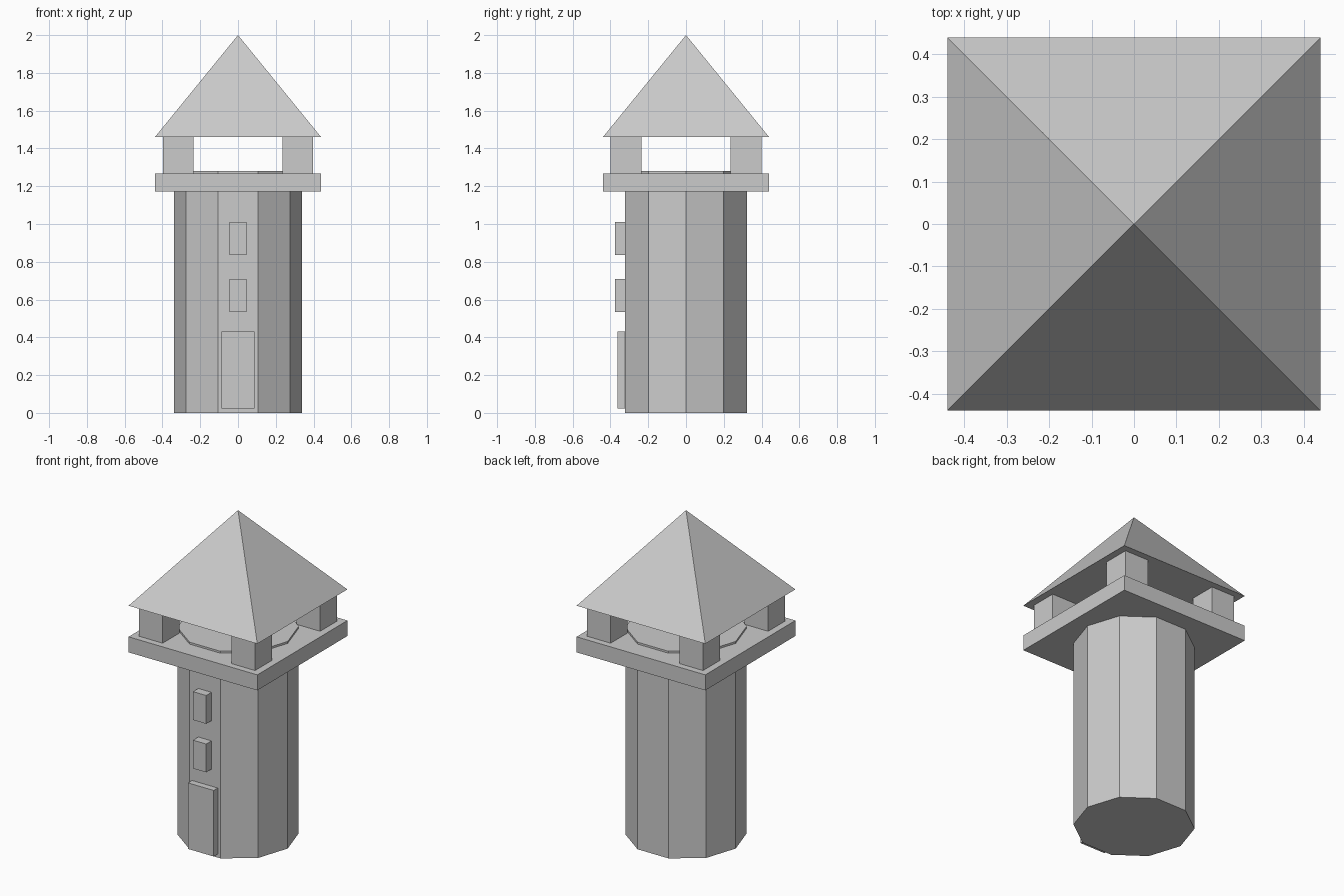
import bpy
import math

if "Cube" in bpy.data.objects:
    bpy.data.objects.remove(bpy.data.objects["Cube"])

grey = bpy.data.materials.new("plain grey")
grey.diffuse_color = (0.6, 0.6, 0.6, 1)
grey.use_nodes = True
grey.node_tree.nodes["Principled BSDF"].inputs["Base Color"].default_value = grey.diffuse_color


def finish(name):
    ob = bpy.context.object
    ob.name = name
    ob.data.materials.append(grey)
    return ob


def box(name, x, y, z):
    """Box from (low, high) ranges on each axis."""
    centre = [(a + b) / 2 for a, b in (x, y, z)]
    bpy.ops.mesh.primitive_cube_add(size=1, location=centre)
    ob = finish(name)
    ob.scale = [b - a for a, b in (x, y, z)]
    bpy.ops.object.transform_apply(location=False, rotation=False, scale=True)
    return ob


# Ten-sided tower, with a corner pointing along +x
bpy.ops.mesh.primitive_cylinder_add(vertices=10, radius=0.34, depth=1.28,
                                    location=(0, 0, 0.64),
                                    rotation=(0, 0, math.pi / 2))
finish("tower")

# Square gallery floor, with the tower top just proud of it
box("gallery_floor", (-0.44, 0.44), (-0.44, 0.44), (1.172, 1.268))

# Four corner posts
for sx in (-1, 1):
    for sy in (-1, 1):
        xs = sorted((sx * 0.235, sx * 0.397))
        ys = sorted((sy * 0.235, sy * 0.4))
        box("corner_post", xs, ys, (1.268, 1.46))

# Pyramid roof
bpy.ops.mesh.primitive_cone_add(vertices=4, radius1=0.44 * math.sqrt(2),
                                radius2=0, depth=0.54,
                                location=(0, 0, 1.73),
                                rotation=(0, 0, math.pi / 4))
finish("roof")

# Door and two windows on the front face
box("door", (-0.088, 0.088), (-0.363, -0.32), (0.022, 0.43))
for z in (0.535, 0.835):
    box("window", (-0.045, 0.045), (-0.375, -0.32), (z, z + 0.175))
